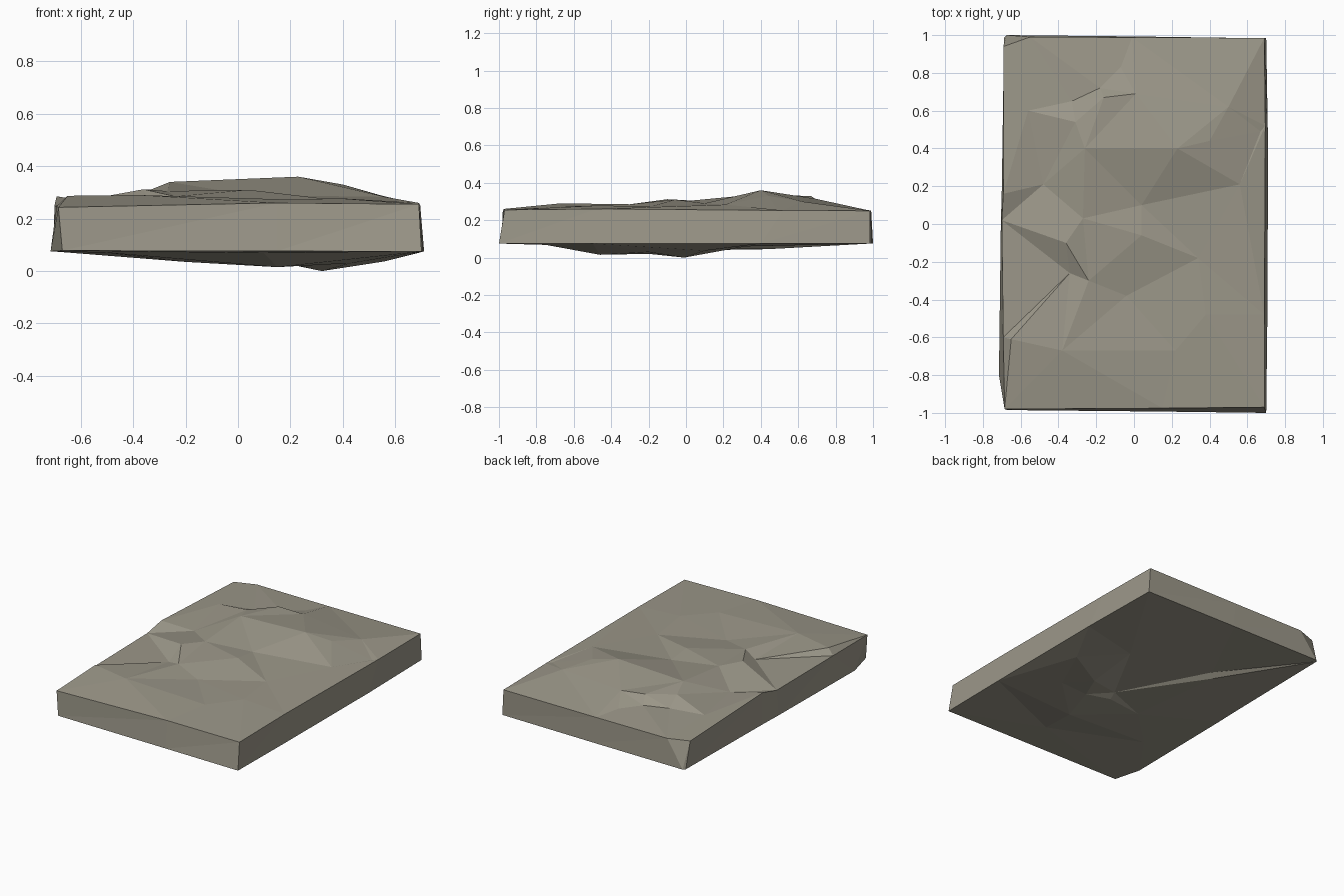
import bpy, bmesh
from mathutils import Vector
from mathutils.geometry import delaunay_2d_cdt

# matching rims, counter-clockwise
top_rim = [(-.685, -.98, .243), (.15, -.975, .26), (.69, -.97, .255), (.69, -.48, .26), (.695, .52, .252),
           (.69, .985, .25), (-.01, .988, .25), (-.55, .99, .252), (-.69, .94, .252),
           (-.692, .16, .285), (-.70, .02, .25), (-.692, -.6, .247)]
low_rim = [(-.67, -.985, .078), (.15, -.993, .076), (.70, -1, .075), (.706, -.5, .075), (.71, .4, .075),
           (.70, .983, .075), (0, .993, .075), (-.675, 1, .075), (-.688, .985, .075),
           (-.70, .18, .075), (-.705, 0, .075), (-.715, -.8, .075)]
# layered ledges on the upper surface
top_pts = [(-.65, -.61, .287), (-.36, -.10, .312), (-.34, -.26, .257), (-.38, -.67, .29),
           (-.27, .03, .305), (-.48, .21, .252), (-.24, -.30, .285), (-.04, -.38, .262),
           (.04, -.06, .31), (.04, .10, .29), (.34, -.18, .275), (.56, .21, .283),
           (.23, .40, .36), (.40, .44, .33), (.67, .49, .253), (.50, .62, .30),
           (-.26, .40, .34), (-.31, .54, .316), (-.33, .65, .268), (-.16, .67, .328),
           (-.18, .72, .275), (-.07, .83, .265), (.01, .69, .315), (-.56, .60, .265),
           (.38, -.48, .278), (.22, -.67, .272)]
# belly and groove underneath
low_pts = [(.32, -.01, 0), (.15, -.46, .015), (.23, -.20, .02), (.43, -.20, .03),
           (.56, .10, .037), (-.20, -.20, .035), (.06, -.16, .028), (.07, -.11, .052),
           (-.29, .44, .045), (-.26, .46, .07), (.30, .32, .06), (-.5, -.5, .07), (.1, -.75, .068)]


def add_surface(bm, rim, pts, flip):
    """Triangulate the points inside the rim; return the rim vertices."""
    allp = rim + pts
    verts = [bm.verts.new(p) for p in allp]
    flat = [Vector(p[:2]) for p in allp]
    res = delaunay_2d_cdt(flat, [], [list(range(len(rim)))], 1, 1e-5)
    for f in res[2]:
        tri = [verts[res[3][i][0]] for i in f]
        bm.faces.new(tri[::-1] if flip else tri)
    return verts[:len(rim)]


bm = bmesh.new()
top = add_surface(bm, top_rim, top_pts, False)
low = add_surface(bm, low_rim, low_pts, True)
# broken sides
n = len(top)
for i in range(n):
    j = (i + 1) % n
    bm.faces.new((low[i], low[j], top[j]))
    bm.faces.new((low[i], top[j], top[i]))
bmesh.ops.recalc_face_normals(bm, faces=bm.faces)

me = bpy.data.meshes.new("stone_slab")
bm.to_mesh(me)
bm.free()
slab = bpy.data.objects.new("stone_slab", me)
bpy.context.collection.objects.link(slab)
mat = bpy.data.materials.new("warm grey stone")
mat.diffuse_color = (.33, .31, .25, 1)
me.materials.append(mat)
